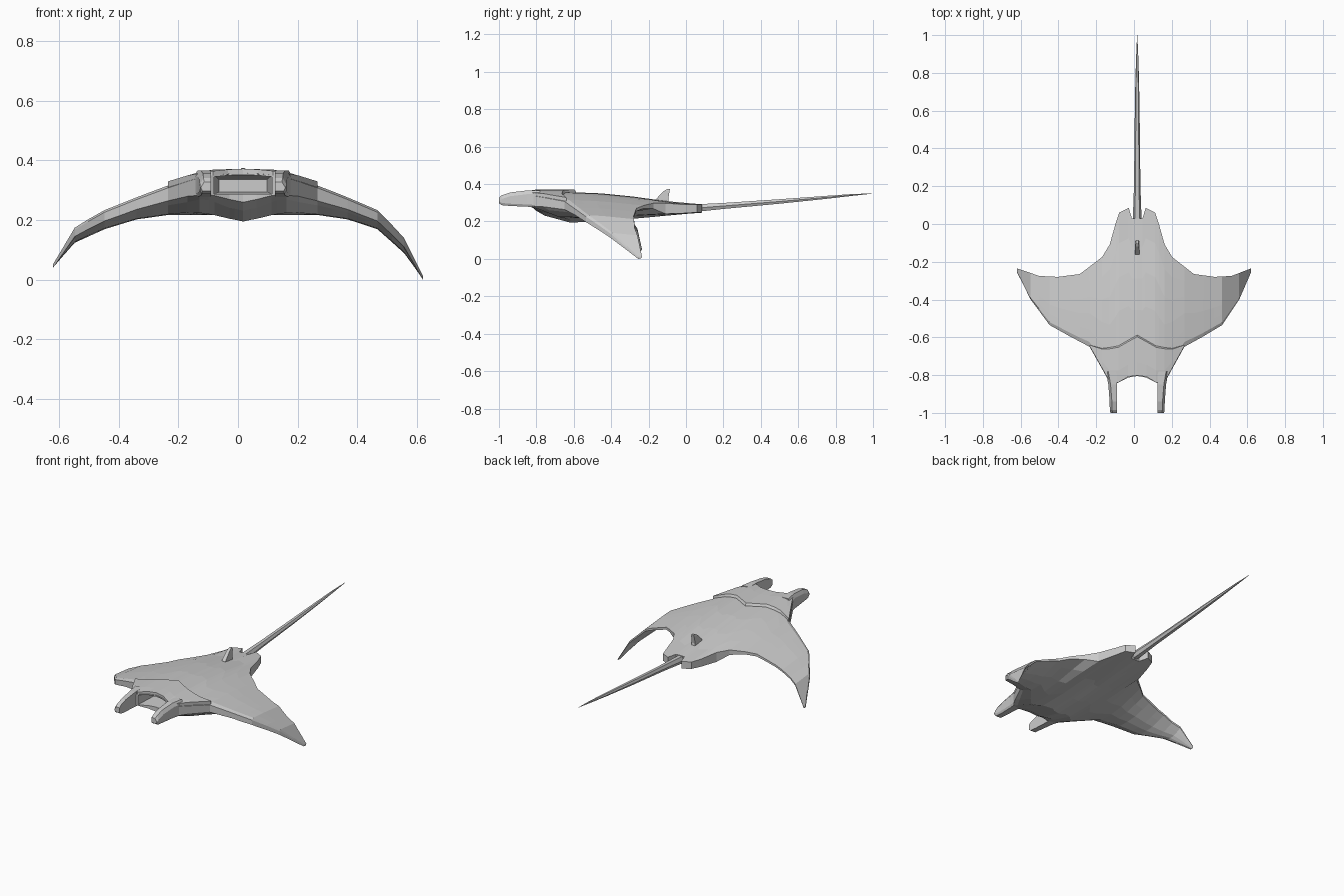
import bpy, bmesh

if "Cube" in bpy.data.objects:
    bpy.data.objects.remove(bpy.data.objects["Cube"])

CX = 0.017  # body centre line


def lerp(table, v):
    if v <= table[0][0]:
        return table[0][1]
    for (a, p), (b, q) in zip(table, table[1:]):
        if v <= b:
            return p + (q - p) * (v - a) / (b - a)
    return table[-1][1]


def loft(name, rings):
    """Closed skin through equal-length rings with capped ends."""
    bm = bmesh.new()
    vs = [[bm.verts.new(p) for p in r] for r in rings]
    n = len(rings[0])
    for a, b in zip(vs, vs[1:]):
        for i in range(n):
            j = (i + 1) % n
            bm.faces.new((a[i], a[j], b[j], b[i]))
    bm.faces.new(vs[0])
    bm.faces.new(vs[-1])
    bmesh.ops.recalc_face_normals(bm, faces=bm.faces)
    me = bpy.data.meshes.new(name)
    bm.to_mesh(me)
    bm.free()
    ob = bpy.data.objects.new(name, me)
    bpy.context.collection.objects.link(ob)
    return ob


# Outline, spine and thickness profiles (s = distance from centre line)
LEAD = [(0, -.805), (.06, -.815), (.09, -.83), (.105, -.85), (.145, -.84), (.25, -.65),
        (.35, -.595), (.45, -.535), (.54, -.40), (.603, -.255)]
TRAIL = [(0, .03), (.028, .03), (.045, .085), (.095, .06), (.115, 0), (.14, -.1),
         (.185, -.175), (.3, -.265), (.41, -.28), (.5, -.275), (.603, -.235)]
TOP = [(-.85, .352), (-.8, .358), (-.6, .357), (-.45, .35), (-.2, .325), (-.05, .298), (.05, .293)]
BOTTOM = [(-.85, .277), (-.82, .268), (-.7, .2), (-.55, .19), (-.28, .215), (.05, .245)]
DROOP = [(0, 0), (.1, .003), (.15, .012), (.25, .042), (.35, .08), (.45, .12), (.54, .205), (.603, .318)]
THICK = [(0, 1), (.1, .85), (.25, .6), (.35, .45), (.45, .4), (.54, .35), (.603, .1)]
LEFT_LIFT = [(.45, 0), (.54, .035), (.603, .04)]
CHORD = [(0, .45), (.06, .68), (.22, .95), (.42, 1), (.62, .9), (.82, .6), (1, .25)]


def place(s, side, y, z):
    if side < 0:
        z += lerp(LEFT_LIFT, s)
        s *= 1 + .056 * (s / .603) ** 2
    return (CX + side * s, y, z)


def top_z(s, y):
    return lerp(TOP, y) - lerp(DROOP, s)


def body_ring(s, side):
    upper, lower = [], []
    y0, y1 = lerp(LEAD, s), lerp(TRAIL, s)
    centre = max(0, min(1, (.2 - s) / .06))
    for f, w in CHORD:
        y = y0 + (y1 - y0) * f
        w = w + (1 - w) * centre
        z = top_z(s, y) - (.008 * (1 - centre) if f == 0 else 0)
        t = (lerp(TOP, y) - lerp(BOTTOM, y)) * lerp(THICK, s) * w
        upper.append(place(s, side, y, z))
        lower.append(place(s, side, y, z - t))
    return upper + lower[::-1]


def span(ring, stations):
    both = [(s, -1) for s in reversed(stations)] + [(s, 1) for s in stations if s > 0]
    return [ring(s, d) for s, d in both]


# Body and wings
body = loft("body", span(body_ring, [0, .028, .045, .095, .115, .145, .185, .25, .3, .35,
                                     .41, .45, .5, .54, .575, .603]))

# Open mouth
cutter = loft("mouth_cutter", [
    [(CX + x, y, z) for x, z in ((-w, lo), (w, lo), (w, hi), (-w, hi))]
    for y, w, lo, hi in ((-.95, .099, .287, .35), (-.8, .097, .287, .35), (-.63, .08, .293, .335))])
mod = body.modifiers.new("mouth", "BOOLEAN")
mod.operation = "DIFFERENCE"
mod.solver = "EXACT"
mod.object = cutter
bpy.context.view_layer.objects.active = body
bpy.ops.object.modifier_apply(modifier="mouth")
bpy.data.objects.remove(cutter)

# Raised head plate ending in a chevron step
CHEVRON = [(0, -.588), (.1, -.645), (.18, -.66), (.25, -.64)]


def plate_ring(s, side):
    upper, lower = [], []
    y0, y1 = lerp(LEAD, s) + .004, lerp(CHEVRON, s)
    for f in (0, .33, .66, .96, 1):
        y = y0 + (y1 - y0) * f
        z = top_z(s, y)
        upper.append(place(s, side, y, z + (.002 if f == 1 else .014)))
        lower.append(place(s, side, y, z - .006))
    return upper + lower[::-1]


loft("head_plate", span(plate_ring, [0, .05, .1, .145, .185, .22, .25]))

# Head fins beside the mouth: (y, bottom z, top z, outer s)
FIN = [(-1, .297, .328, .142), (-.985, .287, .34, .145), (-.94, .283, .355, .146),
       (-.85, .279, .366, .153), (-.78, .275, .366, .165)]
for side, label in ((-1, "left"), (1, "right")):
    loft(label + "_head_fin", [
        [(CX + side * s, y, z) for s, z in
         ((.107, lo), (o - .006, lo), (o, lo + .012), (o, hi - .02), (o - .012, hi), (.107, hi))]
        for y, lo, hi, o in FIN])

# Dorsal fin: (z, front y, back y, half width)
loft("dorsal_fin", [
    [(CX - w, a, z), (CX + w, a, z), (CX + w, b, z), (CX - w, b, z)]
    for z, a, b, w in ((.29, -.17, -.09, .013), (.32, -.16, -.095, .012),
                       (.362, -.12, -.088, .01), (.374, -.1, -.086, .007))])

# Whip tail: (y, centre z, half width, half height)
loft("tail", [
    [(CX + w * u, y, z + h * v) for u, v in
     ((1, 0), (.55, 1), (-.55, 1), (-1, 0), (-.55, -1), (.55, -1))]
    for y, z, w, h in ((-.03, .268, .022, .02), (.06, .272, .022, .02), (.2, .283, .017, .016),
                       (.5, .307, .014, .012), (.75, .329, .01, .008),
                       (.88, .341, .006, .005), (1, .35, .0008, .0008))])
